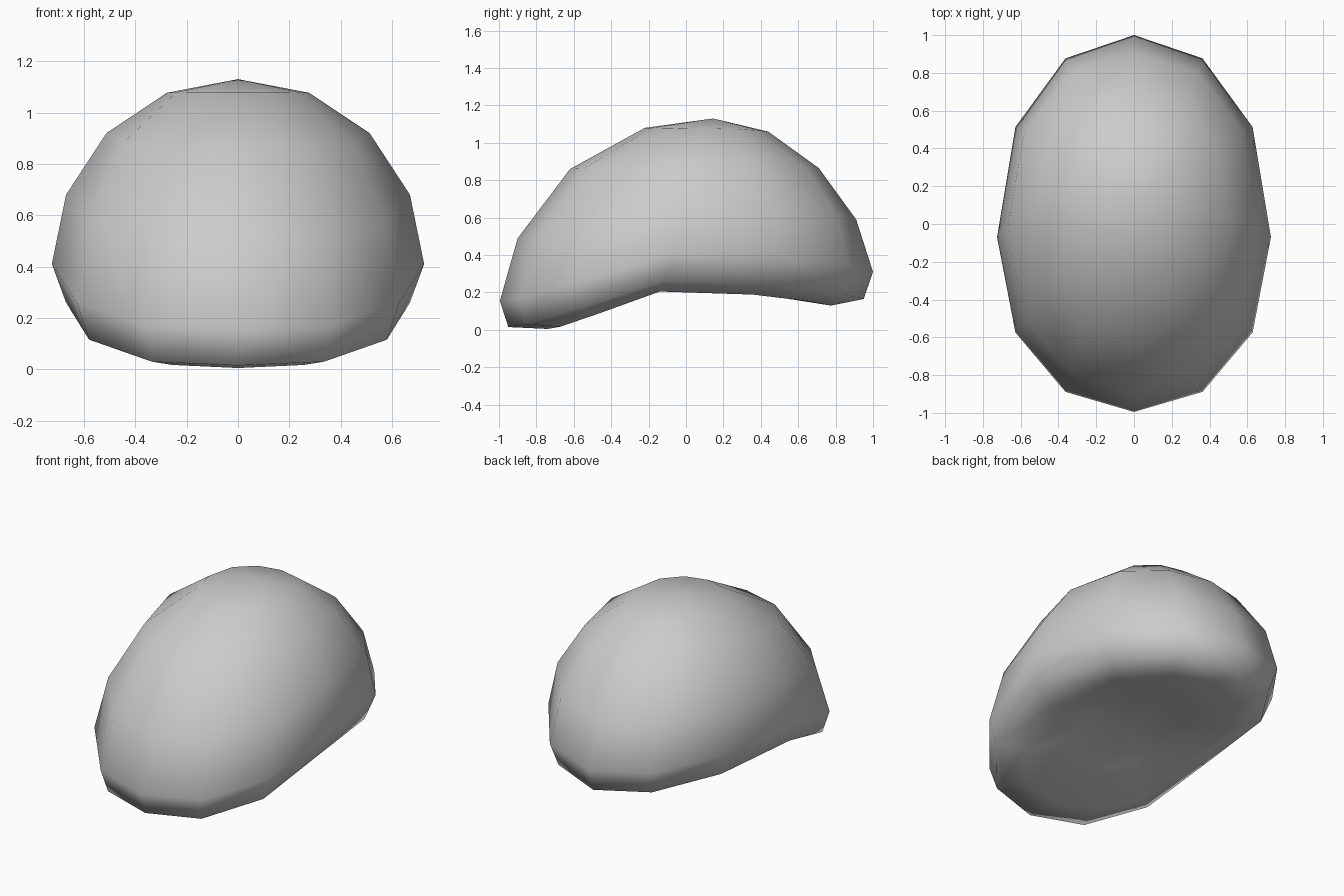
import bpy, bmesh, math

if "Cube" in bpy.data.objects:
    bpy.data.objects.remove(bpy.data.objects["Cube"])

# Rounded shell: a 12 x 8 sphere, bent over an arched, hollowed underside.
# Each ring: (front y, front z, side y, side z, back y, back z)
RINGS = [
    (-0.22, 1.08, 0.10, 1.077, 0.44, 1.06),
    (-0.62, 0.86, 0.03, 0.92, 0.71, 0.865),
    (-0.90, 0.49, -0.02, 0.68, 0.91, 0.59),
    (-0.995, 0.155, -0.07, 0.41, 1.00, 0.31),
    (-0.95, 0.015, -0.11, 0.26, 0.95, 0.165),
    (-0.74, 0.005, -0.14, 0.205, 0.775, 0.13),
    (-0.40, 0.13, -0.12, 0.235, 0.36, 0.195),
]
TOP, BOTTOM = (0, 0.145, 1.13), (0, -0.06, 0.24)
WIDTH, SEGS = 0.725, 12
# How far y and z have moved from the side towards the front or back, per 30 degrees
Y_BLEND = (1, 0.885, 0.545, 0)
Z_FRONT = (1, 0.94, 0.59, 0)
Z_BACK = (1, 0.72, 0.22, 0)


def ring_point(ring, level, i):
    fy, fz, sy, sz, by, bz = ring
    step = min(i, SEGS - i)               # 0 = front, 3 = side, 6 = back
    x = WIDTH * math.sin(math.pi * level / 8) * math.sin(math.tau * i / SEGS)
    if step <= 3:
        return (x, sy + (fy - sy) * Y_BLEND[step], sz + (fz - sz) * Z_FRONT[step])
    k = 6 - step
    return (x, sy + (by - sy) * Y_BLEND[k], sz + (bz - sz) * Z_BACK[k])


bm = bmesh.new()
top, bottom = bm.verts.new(TOP), bm.verts.new(BOTTOM)
rows = [[bm.verts.new(ring_point(r, n + 1, i)) for i in range(SEGS)]
        for n, r in enumerate(RINGS)]

# Caps and bands
for i in range(SEGS):
    j = (i + 1) % SEGS
    bm.faces.new((top, rows[0][i], rows[0][j]))
    bm.faces.new((bottom, rows[-1][j], rows[-1][i]))
    for a, b in zip(rows, rows[1:]):
        bm.faces.new((a[i], b[i], b[j], a[j]))
bmesh.ops.recalc_face_normals(bm, faces=bm.faces[:])
for f in bm.faces:
    f.smooth = True

mesh = bpy.data.meshes.new("shell")
bm.to_mesh(mesh)
bm.free()
shell = bpy.data.objects.new("shell", mesh)
bpy.context.collection.objects.link(shell)
